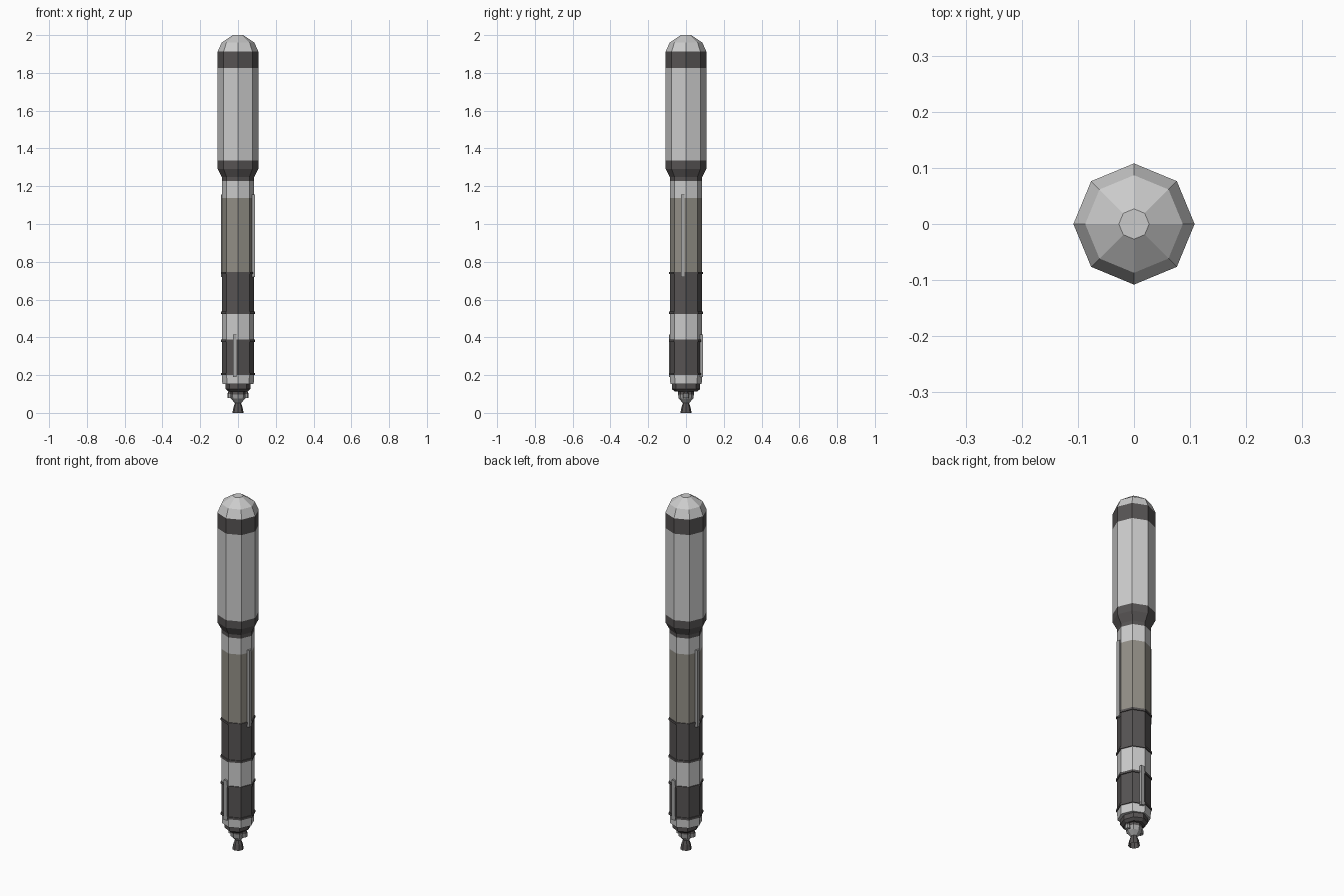
import bpy, bmesh, math
from mathutils import Matrix

if "Cube" in bpy.data.objects:
    bpy.data.objects.remove(bpy.data.objects["Cube"])


def material(name, rgb):
    m = bpy.data.materials.new(name)
    m.diffuse_color = (*rgb, 1)
    m.use_nodes = True
    m.node_tree.nodes["Principled BSDF"].inputs["Base Color"].default_value = m.diffuse_color
    return m


LIGHT = material("light_grey", (0.60, 0.60, 0.60))
DARK = material("charcoal", (0.095, 0.088, 0.088))
TAN = material("warm_grey", (0.29, 0.275, 0.24))
MID = material("mid_grey", (0.38, 0.38, 0.38))
MATS = [LIGHT, DARK, TAN, MID]
L, D, T, M = range(4)


def finish(bm, name):
    bmesh.ops.recalc_face_normals(bm, faces=bm.faces)
    me = bpy.data.meshes.new(name)
    bm.to_mesh(me)
    bm.free()
    for m in MATS:
        me.materials.append(m)
    ob = bpy.data.objects.new(name, me)
    bpy.context.collection.objects.link(ob)
    return ob


def lathe(name, profile, sides=8, sx=1.0, sy=1.0, at=(0, 0)):
    """Profile rows: radius, height, colour of the band leading to the next row."""
    bm = bmesh.new()
    rings = []
    for r, z, _ in profile:
        rings.append([bm.verts.new((at[0] + sx * r * math.cos(2 * math.pi * i / sides),
                                    at[1] + sy * r * math.sin(2 * math.pi * i / sides), z))
                      for i in range(sides)])
    for k in range(len(rings) - 1):
        a, b = rings[k], rings[k + 1]
        for i in range(sides):
            j = (i + 1) % sides
            bm.faces.new((a[i], a[j], b[j], b[i])).material_index = profile[k][2]
    bm.faces.new(rings[0]).material_index = profile[0][2]
    bm.faces.new(rings[-1]).material_index = profile[-1][2]
    return finish(bm, name)


def strip(name, angle, z0, z1, depth=0.018, width=0.02):
    """Cable duct lying beside a corner of the octagonal body."""
    bm = bmesh.new()
    bmesh.ops.create_cube(bm, size=1)
    mat = (Matrix.Rotation(angle, 4, 'Z')
           @ Matrix.Translation((0.081, -0.017, (z0 + z1) / 2))
           @ Matrix.Diagonal((depth, width, z1 - z0, 1)))
    bmesh.ops.transform(bm, matrix=mat, verts=bm.verts)
    for f in bm.faces:
        f.material_index = M
    return finish(bm, name)


# Main body stages
R = 0.085
lathe("body_stages", [(0.083, 0.152, L), (R, 0.205, D), (R, 0.385, L),
                      (R, 0.525, D), (R, 0.745, T), (R, 1.137, L), (R, 1.228, L)])

# Payload fairing with tapered base and faceted nose
lathe("payload_fairing", [(R, 1.228, D), (R, 1.248, D), (0.108, 1.292, D),
                          (0.108, 1.335, L), (0.108, 1.825, D), (0.108, 1.912, L),
                          (0.087, 1.96, L), (0.027, 2.0, L)])

# Raised joint rings
for i, z in enumerate((0.206, 0.382, 0.53, 0.741)):
    lathe(f"joint_ring_{i + 1}", [(0.090, z - 0.006, D), (0.090, z + 0.006, D)])

# Cable ducts: upper pair on the sides, lower pair front and back
for i in range(2):
    strip(f"upper_duct_{i + 1}", i * math.pi, 0.72, 1.155)
    strip(f"lower_duct_{i + 1}", -math.pi / 2 + i * math.pi, 0.19, 0.415)

# Tail skirt, slightly narrower across x
lathe("tail_skirt", [(0.058, 0.113, D), (0.075, 0.126, D), (0.075, 0.153, D)], sx=0.87)

# Main engine: chamber, throat and hollow bell
lathe("main_engine", [(0.014, 0.045, D), (0.029, 0.002, D), (0.030, 0.0, D),
                      (0.024, 0.03, D), (0.016, 0.052, M), (0.038, 0.075, M),
                      (0.042, 0.098, D), (0.042, 0.118, D)])

# Small thrusters either side of the engine
for i, s in enumerate((-1, 1)):
    lathe(f"side_thruster_{i + 1}", [(0.015, 0.08, M), (0.015, 0.1, D), (0.008, 0.118, D)],
          at=(s * 0.041, 0))
